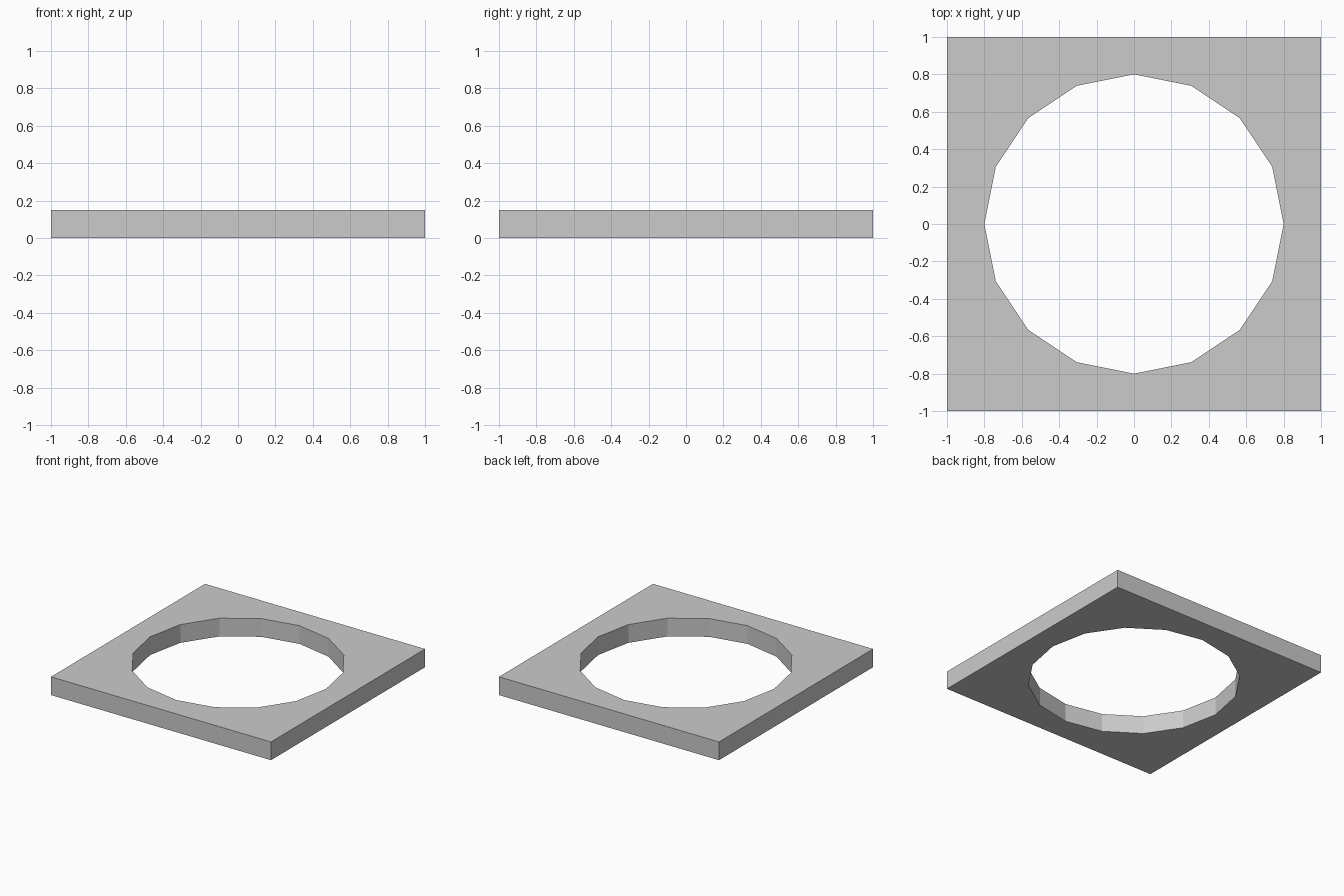
import bpy, bmesh, math

if "Cube" in bpy.data.objects:
    bpy.data.objects.remove(bpy.data.objects["Cube"])

SIDES, RADIUS, HALF, THICK = 16, 0.8, 1.0, 0.15

bm = bmesh.new()


def loop(z, square):
    """Ring of points on the square rim or on the round opening."""
    pts = []
    for i in range(SIDES):
        a = 2 * math.pi * i / SIDES
        c, s = math.cos(a), math.sin(a)
        r = HALF / max(abs(c), abs(s)) if square else RADIUS
        pts.append(bm.verts.new((c * r, s * r, z)))
    return pts


# Cross-section corners in order: outer bottom, outer top, inner top, inner bottom
loops = [loop(0, True), loop(THICK, True), loop(THICK, False), loop(0, False)]
for k in range(4):
    a, b = loops[k], loops[(k + 1) % 4]
    for i in range(SIDES):
        j = (i + 1) % SIDES
        bm.faces.new((a[i], a[j], b[j], b[i]))
bmesh.ops.recalc_face_normals(bm, faces=bm.faces)

# Square plate with a faceted round opening
mesh = bpy.data.meshes.new("square_plate_with_round_opening")
bm.to_mesh(mesh)
bm.free()
plate = bpy.data.objects.new("square_plate_with_round_opening", mesh)
bpy.context.collection.objects.link(plate)
